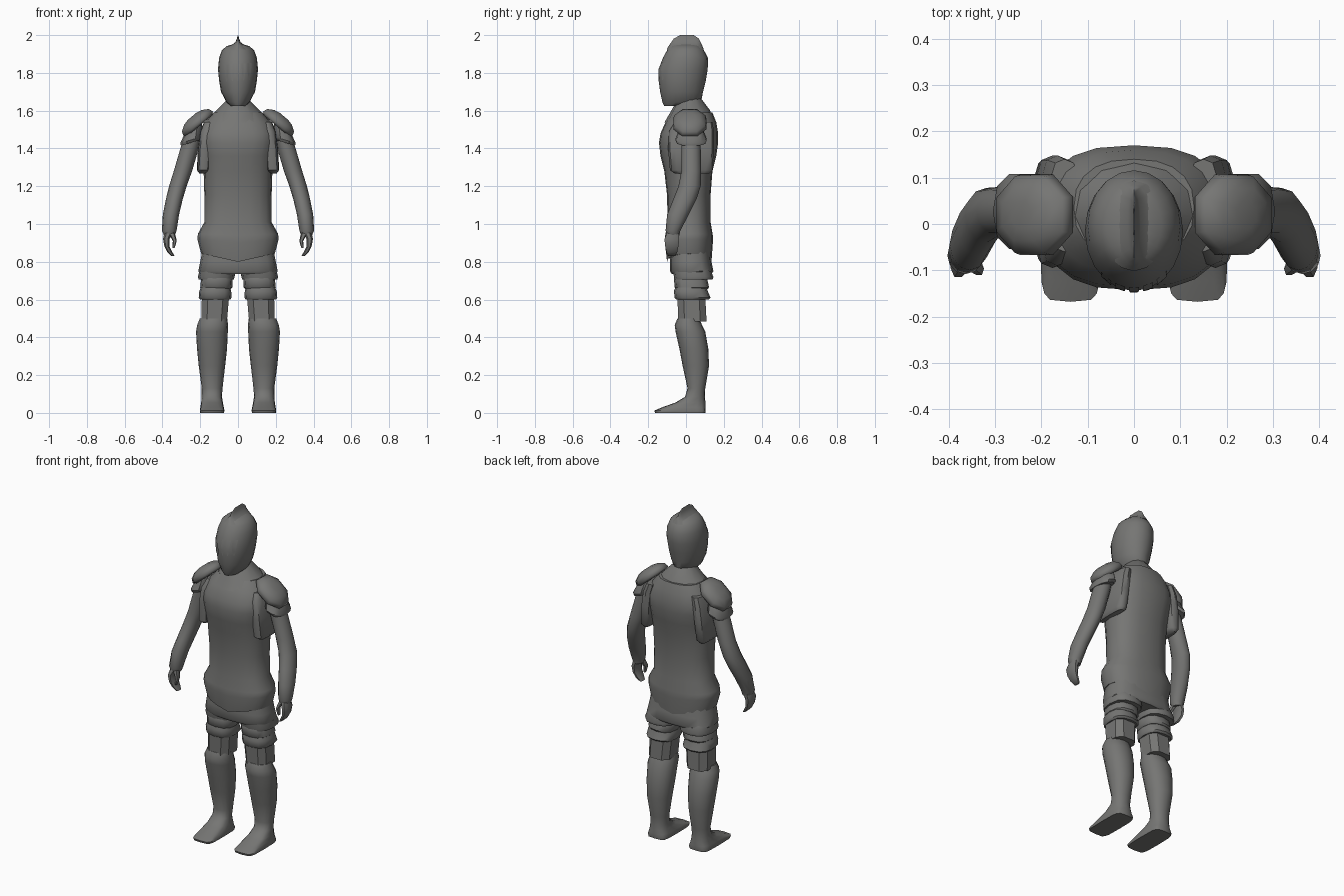
import bpy, bmesh, math
from mathutils import Matrix, Vector
from mathutils.bvhtree import BVHTree

STEEL = bpy.data.materials.new("grey steel")
STEEL.diffuse_color = (0.18, 0.18, 0.174, 1)


def make(name, verts, faces, mirror=False, angle=45):
    me = bpy.data.meshes.new(name)
    me.from_pydata(verts, [], faces)
    me.update()
    me.materials.append(STEEL)
    ob = bpy.data.objects.new(name, me)
    bpy.context.collection.objects.link(ob)
    bpy.ops.object.select_all(action='DESELECT')
    ob.select_set(True)
    bpy.context.view_layer.objects.active = ob
    bpy.ops.object.shade_smooth_by_angle(angle=math.radians(angle))
    if mirror:
        mod = ob.modifiers.new("mirror", 'MIRROR')
        mod.use_mirror_merge = False
    return ob


def loft(name, rings, sides=12, power=2.4, bend=None, **kw):
    """Skin stacked outlines given as (z, x0, x1, y0, y1[, power]), bottom first."""
    verts, faces = [], []
    for z, x0, x1, y0, y1, *p in rings:
        e = 2 / (p[0] if p else power)
        for i in range(sides):
            a = 2 * math.pi * (i + 0.5 * (sides == 8)) / sides
            c, s = math.cos(a), math.sin(a)
            v = Vector(((x0 + x1) / 2 + (x1 - x0) / 2 * math.copysign(abs(c) ** e, c),
                        (y0 + y1) / 2 + (y1 - y0) / 2 * math.copysign(abs(s) ** e, s), z))
            verts.append(bend(v) if bend else v)
    for r in range(len(rings) - 1):
        for i in range(sides):
            j = (i + 1) % sides
            a, b = r * sides, (r + 1) * sides
            faces.append((a + i, a + j, b + j, b + i))
    faces.append(tuple(reversed(range(sides))))
    top = (len(rings) - 1) * sides
    faces.append(tuple(range(top, top + sides)))
    return make(name, verts, faces, **kw)


def both(z, x, y0, y1, *p):
    return (z, -x, x, y0, y1, *p)


# Body armour, its hem dipping to a point at front and back
def hem(v):
    if v.z < 0.97:
        v.z += 0.22 * abs(v.x) * (0.97 - v.z) / 0.17
    return v


loft("torso_armour", [
    both(0.80, 0.195, -0.10, 0.135), both(0.90, 0.215, -0.112, 0.142),
    both(0.94, 0.212, -0.11, 0.142), both(1.01, 0.178, -0.098, 0.13),
    both(1.15, 0.178, -0.10, 0.13), both(1.28, 0.182, -0.115, 0.14),
    both(1.36, 0.19, -0.135, 0.16), both(1.43, 0.198, -0.143, 0.17, 2.6),
    both(1.48, 0.198, -0.135, 0.17, 2.6), both(1.54, 0.175, -0.108, 0.16),
    both(1.59, 0.13, -0.07, 0.14)], sides=20, bend=hem)

# Armhole edges behind the arms
loft("armhole_side", [
    (1.268, 0.17, 0.205, -0.06, 0.125), (1.285, 0.15, 0.218, -0.085, 0.14),
    (1.40, 0.14, 0.212, -0.095, 0.148), (1.49, 0.13, 0.20, -0.09, 0.148),
    (1.54, 0.12, 0.18, -0.06, 0.14)],
    sides=12, power=3.4, mirror=True)

# Sloped collar, higher at the back
loft("collar", [both(1.55, 0.165, -0.115, 0.142), both(1.59, 0.125, -0.09, 0.125),
                both(1.655, 0.06, -0.05, 0.08)], sides=12, power=2,
     bend=lambda v: Vector((v.x, v.y, v.z + 0.12 * v.y)))

# Helmet with a thin crest
helmet = loft("helmet", [
    both(1.625, 0.04, -0.115, 0.045), both(1.645, 0.062, -0.125, 0.08),
    both(1.70, 0.09, -0.137, 0.09), both(1.76, 0.10, -0.145, 0.105),
    both(1.82, 0.106, -0.145, 0.115), both(1.88, 0.10, -0.122, 0.116),
    both(1.92, 0.085, -0.10, 0.095), both(1.942, 0.06, -0.08, 0.075),
    both(1.953, 0.02, -0.05, 0.045)], sides=20, power=2)
loft("helmet_crest", [
    both(1.925, 0.07, -0.102, 0.094), both(1.945, 0.038, -0.09, 0.086),
    both(1.962, 0.014, -0.078, 0.078), both(1.982, 0.006, -0.064, 0.068),
    both(2.0, 0.001, -0.03, 0.04)], sides=16, power=2, angle=70)

# Visor slits laid on the helmet's face, facing inward
tree = BVHTree.FromPolygons([v.co for v in helmet.data.vertices],
                            [list(p.vertices) for p in helmet.data.polygons])
verts, faces = [], []
for k in range(-2, 3):
    start = len(verts)
    for z, w in ((1.848, 0.011), (1.815, 0.010), (1.785, 0.007), (1.758, 0.002)):
        for side in (-1, 1):
            hit = tree.ray_cast(Vector((k * 0.03 + side * w, -1, z + 0.002 * k)), Vector((0, 1, 0)))
            verts.append(hit[0] + Vector((0, -0.004, 0)))
    faces += [(start + n + 1, start + n + 3, start + n + 2, start + n) for n in (0, 2, 4)]
make("visor_slits", verts, faces)


# Domed shoulder plates
def shoulder(v):
    m = Matrix.Translation((0.21, 0.02, 1.53)) @ Matrix.Rotation(math.radians(40), 4, 'Y')
    return m @ v


loft("shoulder_plate", [
    both(-0.012, 0.09, -0.085, 0.085), both(0.0, 0.109, -0.094, 0.094),
    both(0.025, 0.10, -0.088, 0.088), both(0.045, 0.065, -0.06, 0.06),
    both(0.052, 0.03, -0.03, 0.03)], sides=8, power=2.2, bend=shoulder, mirror=True, angle=65)


# Flared band below each shoulder plate
def tilt(v):
    v.z -= 0.3 * (v.x - 0.25)
    return v


loft("upper_arm_band", [
    (1.43, 0.20, 0.302, -0.05, 0.105), (1.445, 0.19, 0.305, -0.058, 0.112),
    (1.485, 0.19, 0.285, -0.04, 0.095), (1.52, 0.19, 0.27, -0.03, 0.08)],
    sides=10, bend=tilt, mirror=True)

# Arms, bent forward at the elbow
loft("arm", [
    (0.94, 0.335, 0.392, -0.10, -0.035), (0.965, 0.325, 0.403, -0.108, -0.03),
    (1.05, 0.312, 0.398, -0.10, 0.015), (1.13, 0.293, 0.382, -0.068, 0.055),
    (1.20, 0.272, 0.365, -0.04, 0.078), (1.28, 0.243, 0.34, -0.025, 0.08),
    (1.40, 0.208, 0.305, -0.025, 0.078), (1.52, 0.18, 0.26, -0.02, 0.07)],
    sides=12, power=2, mirror=True)

# Hands with curled fingers and a thumb
loft("hand", [
    (0.83, 0.335, 0.352, -0.095, -0.055), (0.85, 0.346, 0.374, -0.105, -0.045),
    (0.88, 0.362, 0.39, -0.112, -0.038), (0.92, 0.362, 0.398, -0.117, -0.033),
    (0.96, 0.342, 0.39, -0.10, -0.035)], sides=8, mirror=True)
loft("thumb", [
    (0.872, 0.336, 0.348, -0.108, -0.09), (0.91, 0.324, 0.345, -0.112, -0.082),
    (0.955, 0.335, 0.37, -0.10, -0.06)], sides=6, mirror=True)

# Skirt below the body armour, split between the legs
loft("hip_skirt", [
    both(0.735, 0.20, -0.075, 0.135), both(0.75, 0.21, -0.085, 0.145),
    both(0.80, 0.20, -0.085, 0.135), both(0.88, 0.185, -0.08, 0.125)], sides=16, power=2.8)
loft("skirt_leg", [
    (0.705, 0.022, 0.208, -0.06, 0.14), (0.72, 0.018, 0.212, -0.064, 0.145),
    (0.77, 0.01, 0.20, -0.07, 0.125)], sides=12, power=2.6, mirror=True)

# Overlapping thigh plates with flared lower rims
loft("thigh_plate_upper", [
    (0.655, 0.038, 0.19, -0.05, 0.115), (0.665, 0.03, 0.20, -0.06, 0.122),
    (0.71, 0.028, 0.195, -0.064, 0.112), (0.74, 0.04, 0.18, -0.05, 0.10)],
    sides=12, power=2.6, mirror=True)
loft("thigh_plate_lower", [
    (0.60, 0.04, 0.20, -0.052, 0.12), (0.61, 0.034, 0.208, -0.06, 0.13),
    (0.645, 0.036, 0.205, -0.064, 0.115), (0.68, 0.045, 0.19, -0.05, 0.105)],
    sides=12, power=2.6, mirror=True)

# Thighs, an inward-facing shell except for the plate at the back
thigh = loft("thigh", [
    (0.485, 0.055, 0.198, -0.045, 0.113), (0.63, 0.042, 0.195, -0.05, 0.105)],
    sides=8, power=3, mirror=True, angle=5)
bm = bmesh.new()
bm.from_mesh(thigh.data)
bmesh.ops.reverse_faces(bm, faces=[f for f in bm.faces if f.normal.y < 0.85])
for f in bm.faces:
    f.smooth = False
bm.to_mesh(thigh.data)
bm.free()

# Lower legs running down into blunt flat feet
loft("lower_leg_and_foot", [
    (0.0, 0.074, 0.2, -0.164, 0.102, 5), (0.012, 0.072, 0.202, -0.168, 0.104, 5),
    (0.03, 0.075, 0.199, -0.125, 0.104, 3.5), (0.055, 0.08, 0.195, -0.055, 0.103, 2.6),
    (0.085, 0.085, 0.192, -0.005, 0.10), (0.13, 0.082, 0.192, 0.008, 0.102),
    (0.25, 0.068, 0.208, -0.018, 0.122), (0.34, 0.058, 0.217, -0.035, 0.118),
    (0.43, 0.054, 0.222, -0.055, 0.102), (0.465, 0.053, 0.216, -0.06, 0.085),
    (0.50, 0.056, 0.202, -0.045, 0.07)], sides=16, power=2.1, mirror=True, angle=50)
